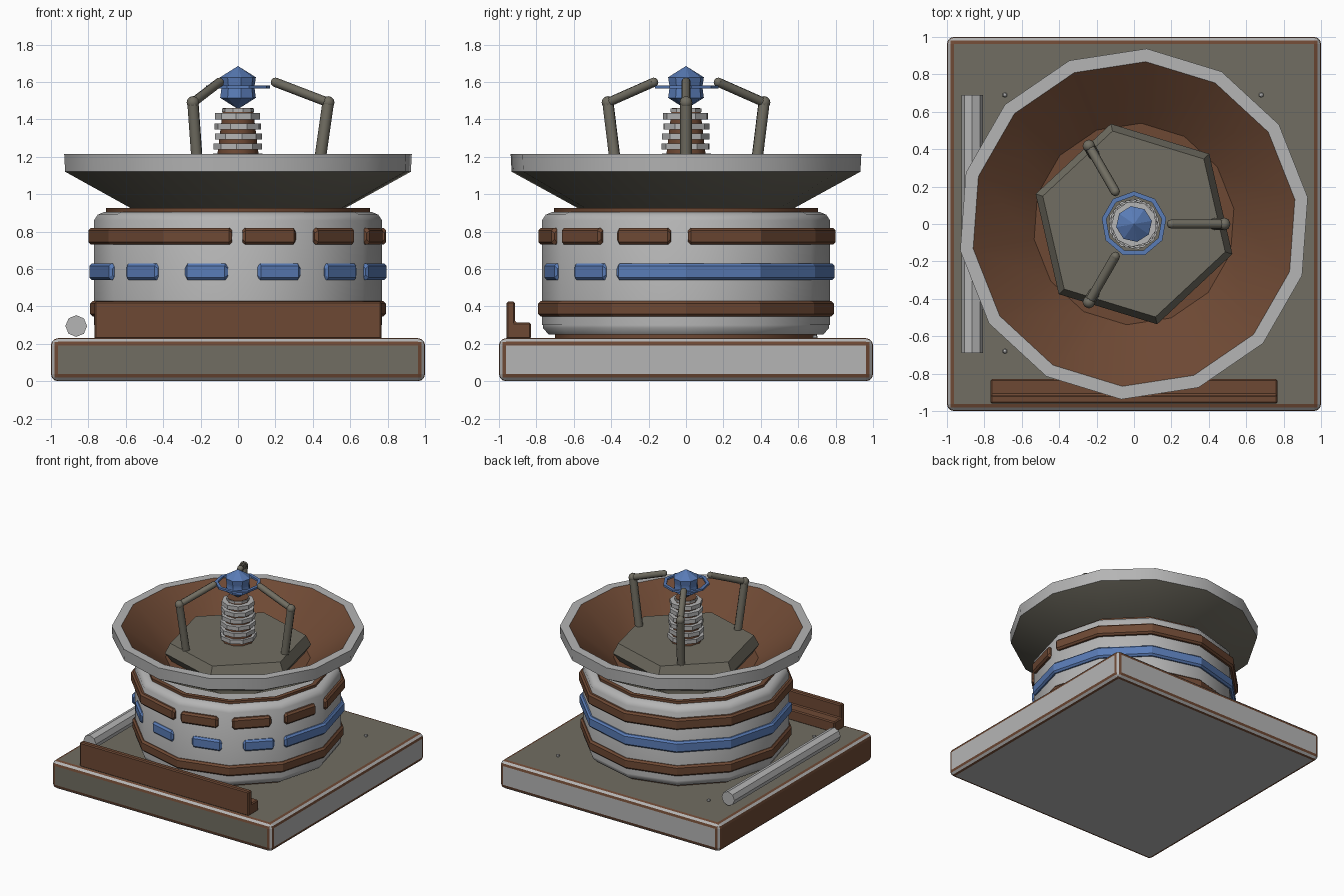
import bpy, bmesh, math
from mathutils import Vector, Matrix

if "Cube" in bpy.data.objects:
    bpy.data.objects.remove(bpy.data.objects["Cube"])

TAU = math.tau


def material(name, rgb):
    m = bpy.data.materials.new(name)
    m.diffuse_color = (*rgb, 1)
    m.use_nodes = True
    m.node_tree.nodes["Principled BSDF"].inputs["Base Color"].default_value = m.diffuse_color
    return m


GREY, BROWN, TAUPE, BLUE = range(4)
MATS = [material("light_grey", (0.46, 0.46, 0.46)),
        material("brown", (0.155, 0.066, 0.034)),
        material("taupe", (0.165, 0.155, 0.122)),
        material("blue", (0.10, 0.20, 0.47))]


def finish(name, bm, smooth=None):
    bmesh.ops.remove_doubles(bm, verts=bm.verts, dist=1e-5)
    bmesh.ops.recalc_face_normals(bm, faces=bm.faces)
    me = bpy.data.meshes.new(name)
    bm.to_mesh(me)
    bm.free()
    for m in MATS:
        me.materials.append(m)
    o = bpy.data.objects.new(name, me)
    bpy.context.collection.objects.link(o)
    if smooth:
        bpy.ops.object.select_all(action='DESELECT')
        o.select_set(True)
        bpy.context.view_layer.objects.active = o
        bpy.ops.object.shade_smooth_by_angle(angle=math.radians(smooth))
    return o


def loft(bm, loops, mats, closed=False):
    """Skin rows of points; mats gives one colour per strip across a row."""
    rows = [[bm.verts.new(p) for p in l] for l in loops]
    n = len(rows[0])
    last = len(rows) if closed else len(rows) - 1
    for i in range(last):
        a, b = rows[i], rows[(i + 1) % len(rows)]
        for j in range(len(mats)):
            k = (j + 1) % n
            bm.faces.new((a[j], a[k], b[k], b[j])).material_index = mats[j]
    return rows


def lathe(name, profile, mats, sides, phase=0.0, smooth=None):
    bm = bmesh.new()
    loops = []
    for i in range(sides):
        a = math.radians(phase) + TAU * i / sides
        loops.append([(r * math.cos(a), r * math.sin(a), z) for r, z in profile])
    loft(bm, loops, mats, closed=True)
    bmesh.ops.dissolve_degenerate(bm, dist=1e-6, edges=bm.edges)
    return finish(name, bm, smooth)


def tube(bm, p, q, r, sides, mat):
    p, q = Vector(p), Vector(q)
    d = q - p
    m = Matrix.Translation((p + q) / 2) @ d.to_track_quat('Z', 'Y').to_matrix().to_4x4()
    g = bmesh.ops.create_cone(bm, cap_ends=True, segments=sides, radius1=r, radius2=r,
                              depth=d.length, matrix=m)
    for f in {f for v in g['verts'] for f in v.link_faces}:
        f.material_index = mat


def ball(bm, p, r, mat, u=8, v=6):
    g = bmesh.ops.create_uvsphere(bm, u_segments=u, v_segments=v, radius=r,
                                  matrix=Matrix.Translation(p))
    for f in {f for w in g['verts'] for f in w.link_faces}:
        f.material_index = mat


def band(name, start, end, lo, hi, R, mat, full=False):
    """Raised strap on the twelve-sided drum; start and end count drum faces."""
    c, inner = 0.014, 0.73

    def station(t, s):
        k = math.floor(t)
        u = t - k
        a, b = TAU * k / 12, TAU * (k + 1) / 12
        d = Vector((math.cos(a), math.sin(a), 0)).lerp(Vector((math.cos(b), math.sin(b), 0)), u)
        e = R - s
        sec = [(inner, lo + s), (e - c, lo + s), (e, lo + s + c),
               (e, hi - s - c), (e - c, hi - s), (inner, hi - s)]
        return [d * r + Vector((0, 0, z)) for r, z in sec]

    bm = bmesh.new()
    if full:
        loft(bm, [station(k, 0) for k in range(12)], [mat] * 6, closed=True)
    else:
        mid = [k for k in range(math.ceil(start + 0.05), math.floor(end - 0.05) + 1)]
        loops = [station(start, 0.014)] + [station(t, 0) for t in [start + 0.04] + mid + [end - 0.04]]
        loops.append(station(end, 0.014))
        rows = loft(bm, loops, [mat] * 6)
        for r in (rows[0], rows[-1]):
            bm.faces.new(r).material_index = mat
    return finish(name, bm)


# Base slab: rounded edges with brown and grey trim, one colour per side
bm = bmesh.new()
bmesh.ops.create_cube(bm, size=1, matrix=Matrix.Translation((0, 0, 0.115)) @ Matrix.Diagonal((2, 2, 0.23, 1)))
bmesh.ops.bevel(bm, geom=bm.edges[:], offset=0.038, segments=3, profile=0.5, affect='EDGES')
bm.normal_update()
for f in bm.faces:
    n = f.normal
    big = max(abs(c) for c in n)
    if big > 0.999:
        f.material_index = TAUPE if n.z > 0.9 or n.y < -0.9 else BROWN if n.x < -0.9 else GREY
    else:
        f.material_index = BROWN if big > 0.9 else GREY
finish("base_slab", bm)

# Drum with stepped, chamfered ends
lathe("drum",
      [(0, 0.225), (0.70, 0.225), (0.70, 0.25), (0.735, 0.25), (0.765, 0.285), (0.765, 0.30),
       (0.77, 0.30), (0.77, 0.86), (0.75, 0.89), (0.715, 0.905), (0.705, 0.905),
       (0.705, 0.925), (0.67, 0.925), (0.66, 0.905), (0, 0.905)],
      [BROWN, BROWN] + [GREY] * 8 + [BROWN] * 3 + [GREY], 12, 0, 40)

# Straps: long arcs plus short blocks around the front
band("lower_strap", 0, 12, 0.345, 0.43, 0.79, BROWN, full=True)
band("upper_strap_long", 0.03, 8.92, 0.73, 0.82, 0.80, BROWN)
for k in (9, 10, 11):
    band("upper_strap_block", k + 0.06, k + 0.79, 0.73, 0.82, 0.80, BROWN)
band("middle_strap_long", -0.95, 7.02, 0.54, 0.63, 0.795, BLUE)
for k in (7, 8, 9, 10):
    band("middle_strap_block", k + 0.27, k + 0.86, 0.54, 0.63, 0.79, BLUE)

# Dish and its hexagonal floor plate
lathe("dish", [(0, 0.92), (0.57, 0.92), (0.935, 1.12), (0.94, 1.215), (0.87, 1.215), (0.54, 0.96), (0, 0.96)],
      [TAUPE, TAUPE, GREY, GREY, BROWN, BROWN], 14, 8.7, 30)
lathe("floor_plate", [(0, 0.95), (0.49, 0.95), (0.55, 1.03), (0.51, 1.11), (0, 1.11)],
      [TAUPE] * 4, 6, -17)

# Tapered core with stacked fins
lathe("core", [(0, 1.09), (0.125, 1.09), (0.08, 1.46), (0, 1.46)], [BROWN] * 3, 10, 0, 40)
for i in range(6):
    z = 1.13 + 0.054 * i
    r = 0.138 - 0.003 * i
    lathe("fin", [(0, z), (r, z), (r, z + 0.033), (0, z + 0.033)], [GREY] * 3, 9, 13 * i)
lathe("core_cap", [(0, 1.44), (0.086, 1.44), (0.086, 1.457), (0, 1.457)], [GREY] * 3, 10)

# Crystal and the ring around it
lathe("crystal", [(0, 1.455), (0.097, 1.515), (0.09, 1.565), (0.09, 1.58), (0.097, 1.625), (0, 1.685)],
      [BLUE] * 5, 8, 10)
lathe("crystal_ring", [(0.15, 1.565), (0.175, 1.565), (0.175, 1.581), (0.15, 1.581)], [BLUE] * 4, 9, 10)

# Three bent arms
for i in range(3):
    rot = Matrix.Rotation(TAU * i / 3, 4, 'Z')
    foot, elbow, tip = (rot @ Vector(p) for p in ((0.425, 0, 1.09), (0.482, 0, 1.49), (0.2, 0, 1.598)))
    bm = bmesh.new()
    tube(bm, foot, elbow, 0.031, 8, TAUPE)
    tube(bm, elbow, tip, 0.025, 8, TAUPE)
    ball(bm, elbow, 0.034, TAUPE)
    ball(bm, tip, 0.025, TAUPE)
    finish("arm", bm, 50)

# Stepped bench along the front edge
bm = bmesh.new()
prof = [(-0.96, 0.225), (-0.83, 0.225), (-0.83, 0.315), (-0.915, 0.315), (-0.915, 0.425), (-0.96, 0.425)]
rows = loft(bm, [[(x, y, z) for y, z in prof] for x in (-0.768, 0.768)], [BROWN] * 6)
for r in rows:
    bm.faces.new(r).material_index = BROWN
bmesh.ops.recalc_face_normals(bm, faces=bm.faces)
bmesh.ops.bevel(bm, geom=bm.edges[:], offset=0.008, segments=1, affect='EDGES')
for f in bm.faces:
    f.material_index = BROWN
finish("front_bench", bm)

# Side rod
bm = bmesh.new()
tube(bm, (-0.865, -0.69, 0.295), (-0.865, 0.69, 0.295), 0.058, 8, GREY)
finish("side_rod", bm, 30)

# Tiny corner studs
bm = bmesh.new()
for x, y in ((-0.69, 0.69), (0.68, 0.69), (-0.69, -0.68)):
    ball(bm, (x, y, 0.235), 0.014, GREY, 6, 4)
finish("corner_studs", bm)
